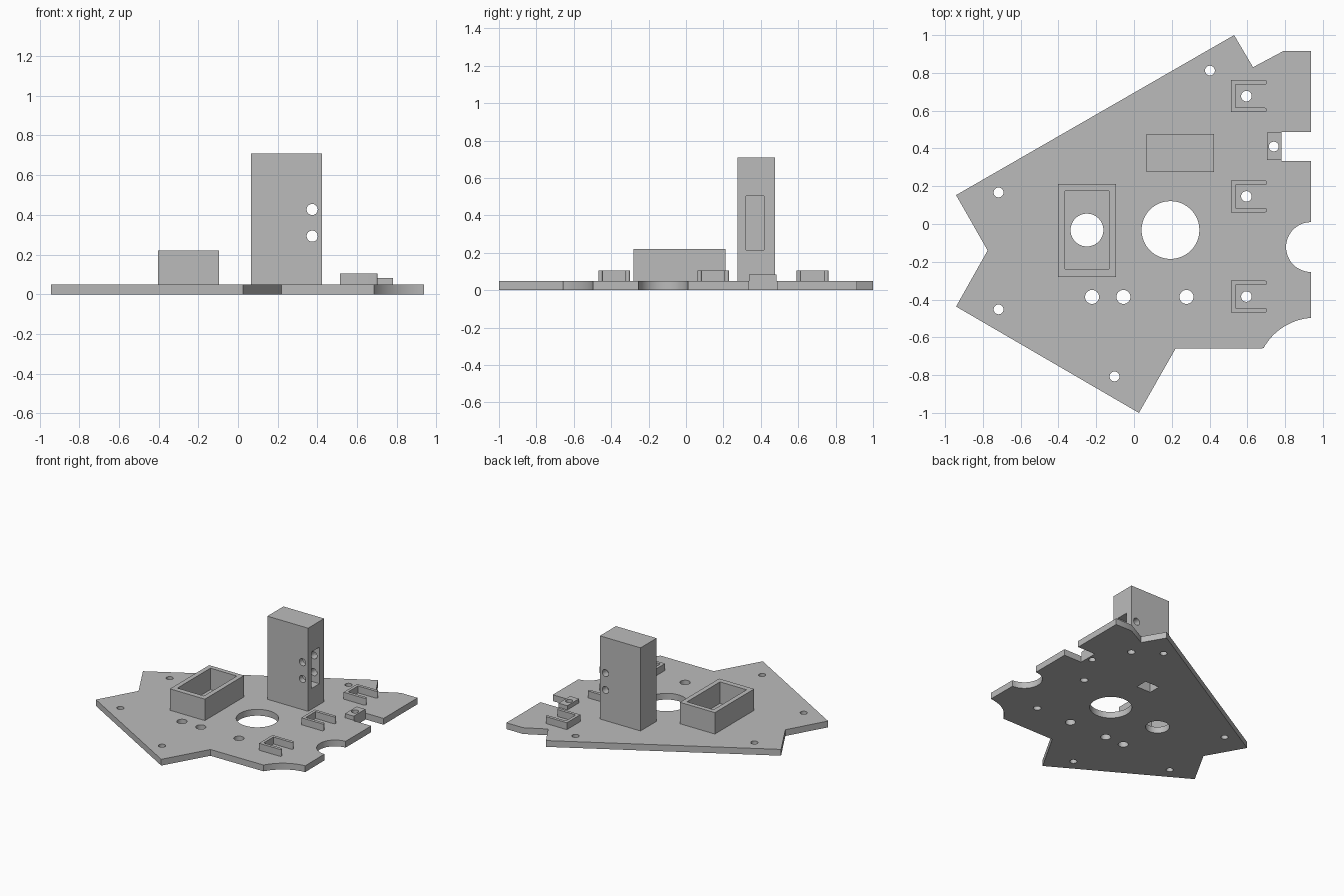
import bpy, bmesh, math

if "Cube" in bpy.data.objects:
    bpy.data.objects.remove(bpy.data.objects["Cube"])

mat = bpy.data.materials.new("plain grey")
mat.diffuse_color = (0.5, 0.5, 0.5, 1)
mat.use_nodes = True
mat.node_tree.nodes["Principled BSDF"].inputs["Base Color"].default_value = mat.diffuse_color


def arc(cx, cy, r, a0, a1, n):
    """Points along an arc, angles in degrees."""
    return [(cx + r * math.cos(math.radians(a0 + (a1 - a0) * i / n)),
             cy + r * math.sin(math.radians(a0 + (a1 - a0) * i / n))) for i in range(n + 1)]


def circle(cx, cy, r, n=40):
    return arc(cx, cy, r, 0, 360, n)[:-1]


def rect(x0, x1, y0, y1):
    return [(x0, y0), (x1, y0), (x1, y1), (x0, y1)]


def finish(ob):
    ob.data.materials.clear()
    ob.data.materials.append(mat)
    ob.data.shade_smooth()
    ob.data.set_sharp_from_angle(angle=math.radians(30))


def slab(name, outlines, z0, z1):
    """Flat part: the first outline is the edge, the others are holes."""
    cu = bpy.data.curves.new(name, 'CURVE')
    cu.dimensions, cu.fill_mode, cu.extrude = '2D', 'BOTH', (z1 - z0) / 2
    for pts in outlines:
        sp = cu.splines.new('POLY')
        sp.points.add(len(pts) - 1)
        for p, (x, y) in zip(sp.points, pts):
            p.co = (x, y, 0, 1)
        sp.use_cyclic_u = True
    tmp = bpy.data.objects.new("outline", cu)
    bpy.context.collection.objects.link(tmp)
    dg = bpy.context.evaluated_depsgraph_get()
    me = bpy.data.meshes.new_from_object(tmp.evaluated_get(dg))
    bpy.data.objects.remove(tmp)
    bm = bmesh.new()
    bm.from_mesh(me)
    bmesh.ops.remove_doubles(bm, verts=bm.verts, dist=1e-5)
    bmesh.ops.translate(bm, verts=bm.verts, vec=(0, 0, (z0 + z1) / 2))
    bmesh.ops.recalc_face_normals(bm, faces=bm.faces)
    bm.to_mesh(me)
    bm.free()
    me.name = name
    ob = bpy.data.objects.new(name, me)
    bpy.context.collection.objects.link(ob)
    finish(ob)
    return ob


def cut(ob, cutter):
    mod = ob.modifiers.new("cut", 'BOOLEAN')
    mod.operation, mod.solver, mod.object = 'DIFFERENCE', 'EXACT', cutter
    dg = bpy.context.evaluated_depsgraph_get()
    me = bpy.data.meshes.new_from_object(ob.evaluated_get(dg))
    ob.modifiers.clear()
    ob.data = me
    bpy.data.objects.remove(cutter)
    finish(ob)


T = 0.05  # plate thickness
bracket_y = [0.677, 0.146, -0.384]

# base plate with notches, arcs and drilled holes
outline = [(0.53, 1.0), (0.63, 0.83), (0.79, 0.915), (0.937, 0.915), (0.937, 0.487),
           (0.78, 0.487), (0.78, 0.333), (0.937, 0.333)]
outline += arc(0.937, -0.122, 0.132, 90, 270, 24)
outline += arc(0.96, -0.81, 0.314, 94, 151, 16)
outline += [(0.22, -0.66), (0.026, -1.0), (-0.942, -0.437), (-0.775, -0.14), (-0.942, 0.153)]
holes = [circle(0.193, -0.032, 0.153, 64), circle(-0.249, -0.032, 0.087)]
holes += [circle(x, -0.386, 0.037) for x in (-0.222, -0.056, 0.278)]
holes += [circle(x, y, 0.026) for x, y in
          ((0.402, 0.812), (-0.717, 0.167), (-0.717, -0.452), (-0.103, -0.807), (0.74, 0.41))]
holes += [circle(0.595, y, 0.028) for y in bracket_y]
holes += [rect(0.115, 0.24, 0.32, 0.417)]
slab("base_plate", [outline] + holes, 0, T)

# open box around the medium hole
slab("box_wall", [rect(-0.402, -0.095, -0.28, 0.212), rect(-0.365, -0.132, -0.238, 0.175)], T, 0.22)

# U-shaped brackets with rounded arm ends
for i, y in enumerate(bracket_y):
    h, t = 0.085, 0.024
    u = [(0.513, y + h), (0.513, y - h)]
    u += arc(0.692, y - h + t / 2, t / 2, -90, 90, 8)
    u += [(0.537, y - h + t), (0.537, y + h - t)]
    u += arc(0.692, y + h - t / 2, t / 2, -90, 90, 8)
    slab("bracket_%d" % (i + 1), [u], T, 0.105)

# small block beside the notch
slab("notch_block", [rect(0.703, 0.78, 0.338, 0.484), circle(0.74, 0.41, 0.026)], T, 0.083)

# tower with a cable shaft, a side slot and two cross holes
tower = slab("tower", [rect(0.066, 0.423, 0.275, 0.476)], T, 0.71)
cut(tower, slab("shaft_cutter", [rect(0.115, 0.24, 0.32, 0.417)], 0, 0.505))
cut(tower, slab("slot_cutter", [rect(0.115, 0.5, 0.32, 0.417)], 0.215, 0.505))
for z in (0.293, 0.427):
    pin = slab("pin_cutter", [circle(0.374, -z, 0.028, 32)], 0.2, 0.6)
    # turn the pin so that it runs along y
    for v in pin.data.vertices:
        x, a, b = v.co
        v.co = (x, b, -a)
    cut(tower, pin)
